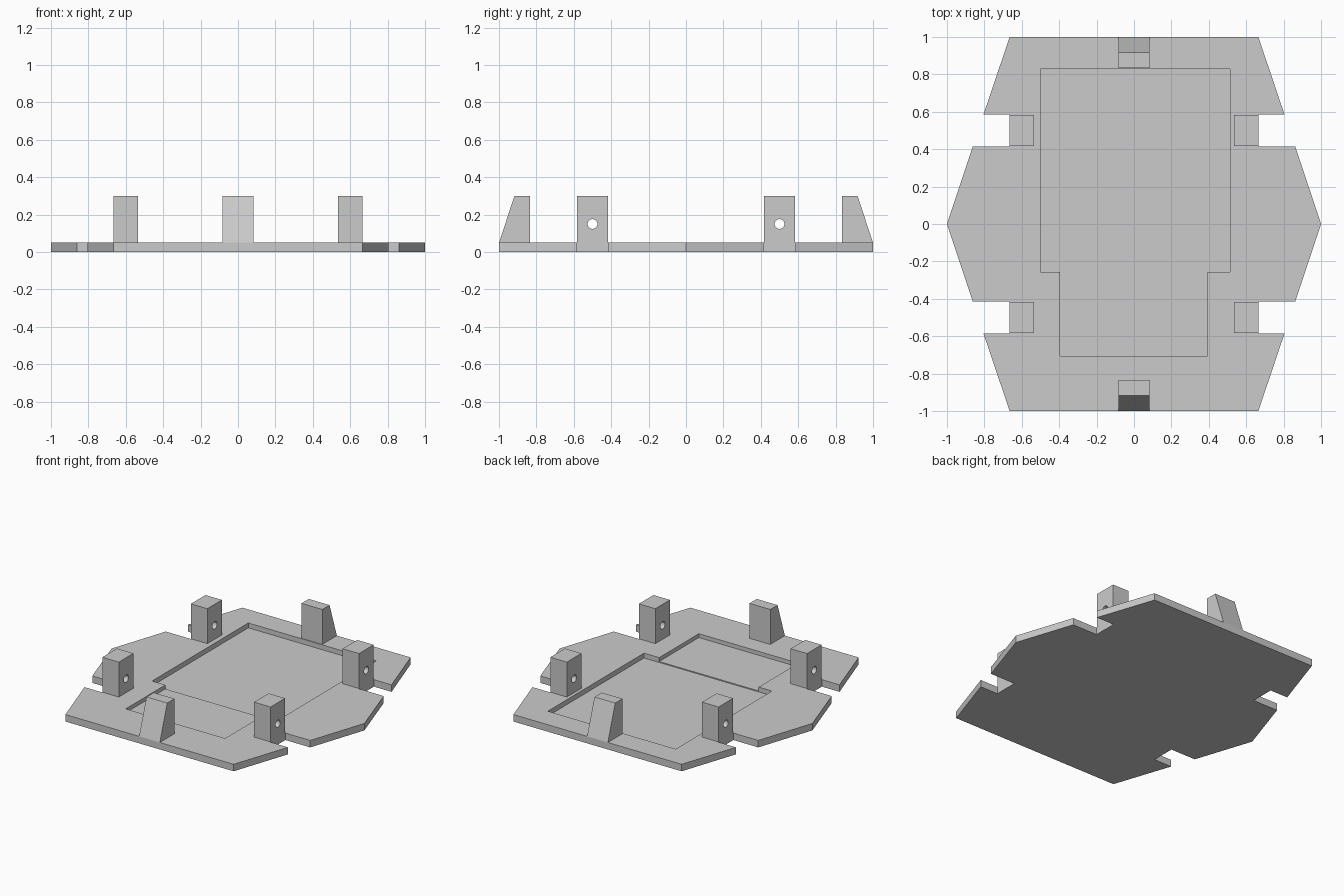
import bpy
import math
from mathutils import Vector

cube = bpy.data.objects.get("Cube")
if cube:
    bpy.data.objects.remove(cube, do_unlink=True)

GREY = (0.6, 0.6, 0.6, 1.0)
grey = bpy.data.materials.new("light grey plastic")
grey.use_nodes = True
grey.diffuse_color = GREY
grey.node_tree.nodes["Principled BSDF"].inputs["Base Color"].default_value = GREY


def prism(name, outline, offset):
    """Extrude a closed 3D outline along an offset vector."""
    count = len(outline)
    offset = Vector(offset)
    verts = [Vector(p) for p in outline] + [Vector(p) + offset for p in outline]
    faces = [tuple(reversed(range(count))), tuple(range(count, 2 * count))]
    for i in range(count):
        j = (i + 1) % count
        faces.append((i, j, j + count, i + count))
    mesh = bpy.data.meshes.new(name)
    mesh.from_pydata(verts, [], faces)
    mesh.materials.append(grey)
    obj = bpy.data.objects.new(name, mesh)
    bpy.context.collection.objects.link(obj)
    return obj


def box(name, x0, x1, y0, y1, z0, z1):
    base = [(x0, y0, z0), (x1, y0, z0), (x1, y1, z0), (x0, y1, z0)]
    return prism(name, base, (0, 0, z1 - z0))


def cut(obj, cutter):
    """Subtract the cutter, bake the result and discard the cutter."""
    cutter.hide_render = True
    mod = obj.modifiers.new("cut", "BOOLEAN")
    mod.operation = "DIFFERENCE"
    mod.solver = "EXACT"
    mod.object = cutter
    bpy.context.view_layer.update()
    graph = bpy.context.evaluated_depsgraph_get()
    mesh = bpy.data.meshes.new_from_object(obj.evaluated_get(graph))
    obj.modifiers.clear()
    obj.data = mesh
    bpy.data.objects.remove(cutter, do_unlink=True)


TOP = 0.05
HIGH = 0.30

# Base plate: right-hand outline, mirrored, with four side notches
side = [(0.665, -1), (0.805, -0.585), (0.665, -0.585), (0.665, -0.415),
        (0.862, -0.415), (1, 0)]
right = side + [(x, -y) for x, y in reversed(side[:-1])]
outline = right + [(-x, y) for x, y in reversed(right)]
plate = prism("base_plate", [(x, y, 0) for x, y in outline], (0, 0, TOP))

# Stepped tray recess
cut(plate, box("tray_cutter", -0.5, 0.512, -0.257, 0.83, 0.015, 0.2))
cut(plate, box("front_tray_cutter", -0.395, 0.392, -0.705, -0.2, 0.022, 0.2))

# Corner posts with a round cross hole
for sx, xname in ((1, "left"), (-1, "right")):
    for sy, yname in ((-1, "front"), (1, "back")):
        x0, x1 = sorted((sx * 0.535, sx * 0.665))
        y0, y1 = sorted((sy * 0.418, sy * 0.582))
        post = box(f"{yname}_{xname}_post", x0, x1, y0, y1, TOP, HIGH)
        ring = []
        for k in range(32):
            a = math.tau * k / 32
            ring.append((x0 - 0.1, sy * 0.5 + 0.026 * math.cos(a),
                         0.15 + 0.026 * math.sin(a)))
        cut(post, prism("hole_cutter", ring, (0.4, 0, 0)))

# End brackets: sloped outer face, window cut square to the slope
SLOPE = 0.32
for sy, name in ((-1, "front_bracket"), (1, "back_bracket")):
    half = 0.082
    profile = [(1, TOP), (0.835, TOP), (0.835, HIGH), (0.917, HIGH)]
    if sy > 0:
        profile.reverse()
    bracket = prism(name, [(-half, sy * y, z) for y, z in profile], (2 * half, 0, 0))
    window = []
    for y, z, run in ((0.989, 0.085, 0.1), (0.989, 0.085, -0.3),
                      (0.93, 0.27, -0.3), (0.93, 0.27, 0.1)):
        window.append((-0.045, sy * (y + run), z + run * SLOPE))
    if sy < 0:
        window.reverse()
    cut(bracket, prism("window_cutter", window, (0.09, 0, 0)))
